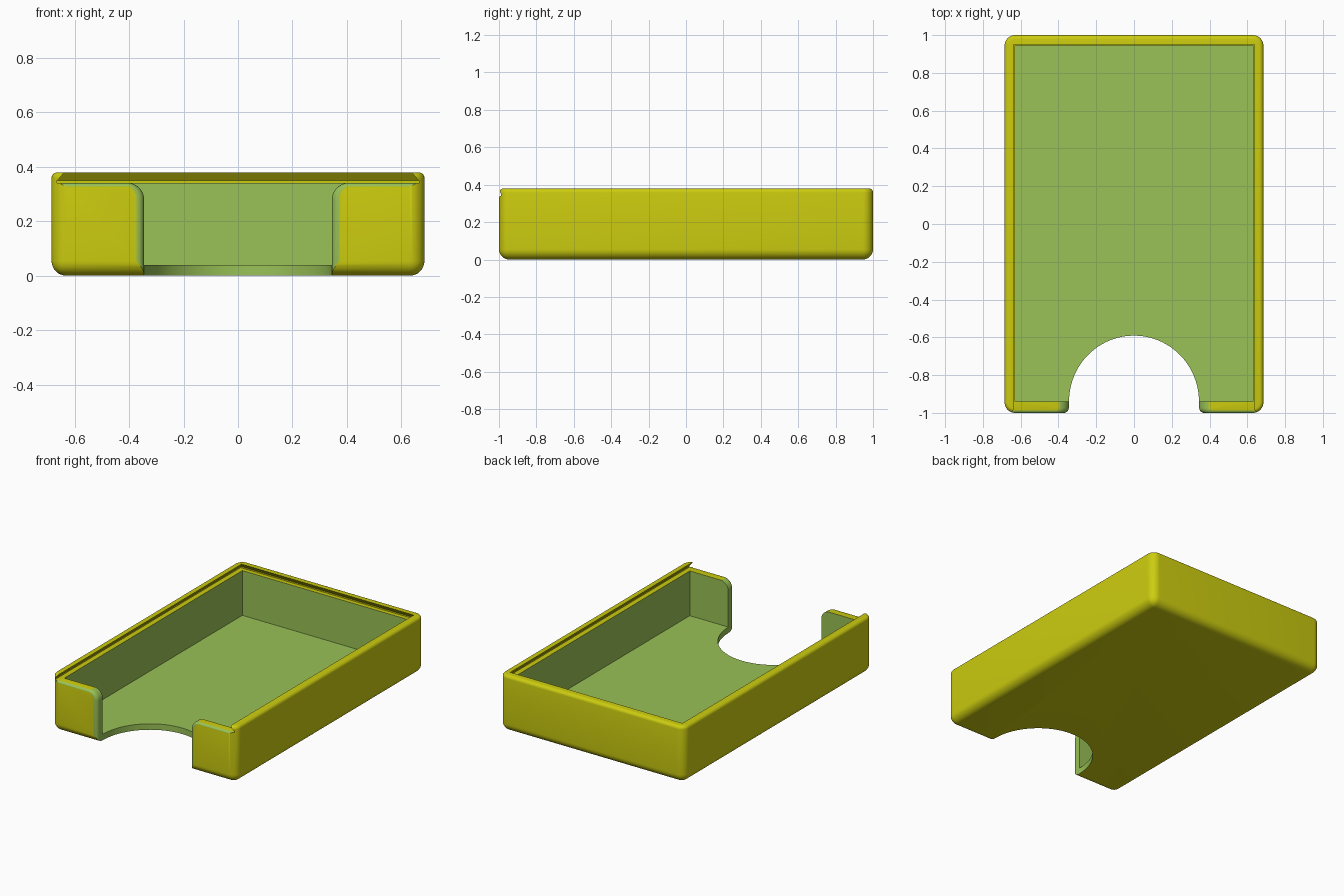
import bpy, bmesh, math

if "Cube" in bpy.data.objects:
    bpy.data.objects.remove(bpy.data.objects["Cube"])


def material(name, rgb):
    m = bpy.data.materials.new(name)
    m.diffuse_color = (*rgb, 1)
    m.use_nodes = True
    m.node_tree.nodes["Principled BSDF"].inputs["Base Color"].default_value = m.diffuse_color
    return m


MATS = [material("yellow shell", (0.604, 0.604, 0.005)),
        material("green lining", (0.319, 0.539, 0.095))]


def make(name, bm, mat=0):
    bmesh.ops.recalc_face_normals(bm, faces=bm.faces)
    me = bpy.data.meshes.new(name)
    for m in MATS:
        me.materials.append(m)
    for f in bm.faces:
        f.material_index = mat
    bm.to_mesh(me)
    bm.free()
    ob = bpy.data.objects.new(name, me)
    bpy.context.collection.objects.link(ob)
    return ob


def box(x0, x1, y0, y1, z0, z1):
    bm = bmesh.new()
    bmesh.ops.create_cube(bm, size=1)
    for v in bm.verts:
        v.co = ((x0 + x1) / 2 + v.co.x * (x1 - x0),
                (y0 + y1) / 2 + v.co.y * (y1 - y0),
                (z0 + z1) / 2 + v.co.z * (z1 - z0))
    return bm


def loft(rings):
    """Skin matching closed rings of points and cap both ends."""
    bm = bmesh.new()
    vs = [[bm.verts.new(p) for p in r] for r in rings]
    n = len(vs[0])
    for a, b in zip(vs, vs[1:]):
        for i in range(n):
            j = (i + 1) % n
            bm.faces.new((a[i], a[j], b[j], b[i]))
    bm.faces.new(vs[0])
    bm.faces.new(vs[-1])
    return bm


# Outer shell: large rounding on corners and base, small on the rim
bm = box(-0.685, 0.685, -1, 1, 0, 0.38)
soft = [e for e in bm.edges if min(v.co.z for v in e.verts) < 0.01]
bmesh.ops.bevel(bm, geom=soft, offset=0.055, segments=8, profile=0.5, affect='EDGES')
rim = [e for e in bm.edges if all(v.co.z > 0.379 for v in e.verts)]
bmesh.ops.bevel(bm, geom=rim, offset=0.022, segments=5, profile=0.5, affect='EDGES')
tray = make("tray", bm)

# Dovetail lid groove, open at the front
groove_rings = []
for half, back, z in ((0.664, 0.975, 0.34), (0.664, 0.975, 0.349),
                      (0.638, 0.949, 0.38), (0.630, 0.941, 0.39)):
    groove_rings.append([(-half, -1.1, z), (half, -1.1, z), (half, back, z), (-half, back, z)])
groove = make("groove_cutter", loft(groove_rings), 0)

# Card cavity
cavity = make("cavity_cutter", box(-0.63, 0.63, -0.94, 0.946, 0.04, 0.36), 1)

# Thumb notch through the floor
arc = [(0.344 * math.cos(a), -0.94 + 0.349 * math.sin(a))
       for a in (math.pi * i / 48 for i in range(49))]
outline = arc + [(-0.344, -1.1), (0.344, -1.1)]
notch = make("notch_cutter", loft([[(x, y, z) for x, y in outline] for z in (-0.1, 0.2)]), 1)


# Front opening with rounded shoulders and a rounded front edge
def opening(y, d):
    top, cx, cz = 0.342 - 0.5 * d, 0.41, 0.28
    side = [(0.345 + d, -0.1)]
    for i in range(11):
        a = math.pi / 2 * i / 10
        side.append((cx - (0.065 - d) * math.cos(a), cz + (top - cz) * math.sin(a)))
    side += [(0.65, top), (0.65, 0.358)]
    ring = side + [(-x, z) for x, z in reversed(side)]
    return [(x, y, z) for x, z in ring]


R = 0.027
rings = [opening(-1.1, R)]
for i in range(9):
    a = math.pi / 2 * i / 8
    rings.append(opening(-1 + R * (1 - math.cos(a)), R * (1 - math.sin(a))))
rings.append(opening(-0.937, 0))
front = make("front_opening_cutter", loft(rings), 1)

# Carve the tray
bpy.context.view_layer.objects.active = tray
tray.select_set(True)
for cutter in (groove, cavity, notch, front):
    mod = tray.modifiers.new(cutter.name, 'BOOLEAN')
    mod.operation = 'DIFFERENCE'
    mod.solver = 'EXACT'
    mod.object = cutter
    bpy.ops.object.modifier_apply(modifier=mod.name)
    bpy.data.objects.remove(cutter)

bpy.ops.object.shade_smooth_by_angle(angle=math.radians(30))
